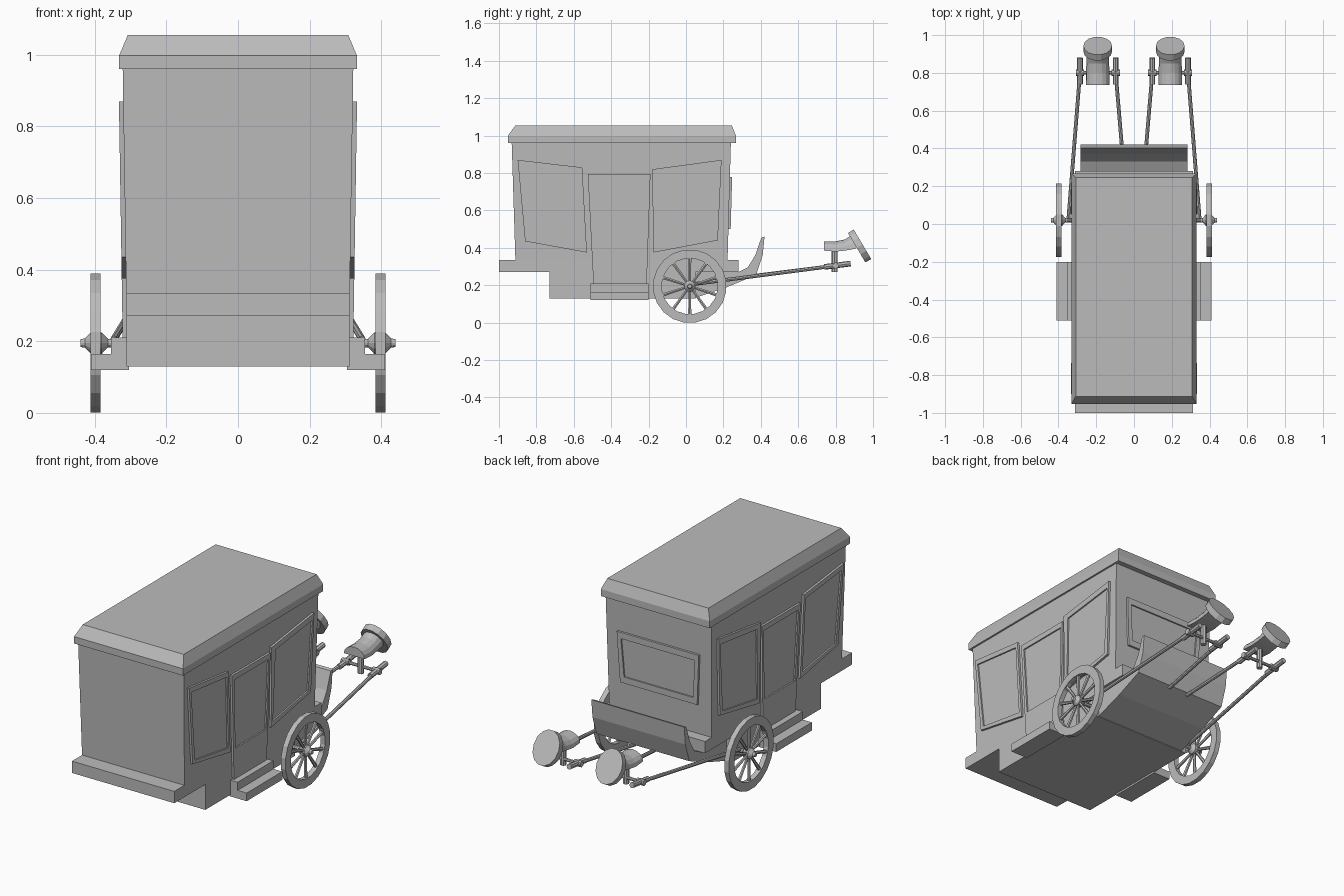
import bpy, bmesh, math
from mathutils import Vector, Matrix

if "Cube" in bpy.data.objects:
    bpy.data.objects.remove(bpy.data.objects["Cube"])

grey = bpy.data.materials.new("plain_grey")
grey.diffuse_color = (0.5, 0.5, 0.5, 1)
grey.use_nodes = True
grey.node_tree.nodes["Principled BSDF"].inputs["Base Color"].default_value = grey.diffuse_color


def finish(name, bm):
    bmesh.ops.recalc_face_normals(bm, faces=bm.faces[:])
    me = bpy.data.meshes.new(name)
    bm.to_mesh(me)
    bm.free()
    me.materials.append(grey)
    ob = bpy.data.objects.new(name, me)
    bpy.context.collection.objects.link(ob)
    return ob


def loft(name, rings):
    """Closed solid through rings of equal point count."""
    bm = bmesh.new()
    vs = [[bm.verts.new(p) for p in r] for r in rings]
    n = len(vs[0])
    for a, b in zip(vs, vs[1:]):
        for i in range(n):
            j = (i + 1) % n
            bm.faces.new((a[i], a[j], b[j], b[i]))
    bm.faces.new(vs[0])
    bm.faces.new(vs[-1])
    return finish(name, bm)


def rect(x, y0, y1, z):
    return [(-x, y0, z), (x, y0, z), (x, y1, z), (-x, y1, z)]


def box(name, x0, x1, y0, y1, z0, z1):
    return loft(name, [[(x0, y0, z), (x1, y0, z), (x1, y1, z), (x0, y1, z)] for z in (z0, z1)])


def side_profile(name, pts, x0, x1):
    return loft(name, [[(x, y, z) for y, z in pts] for x in (x0, x1)])


def turned(name, start, end, stations, sides=10):
    """Round part along an axis; stations are (fraction, radius)."""
    a, b = Vector(start), Vector(end)
    q = (b - a).to_track_quat('Z', 'Y')
    ring = [math.tau * i / sides for i in range(sides)]
    return loft(name, [[a.lerp(b, t) + q @ Vector((r * math.cos(u), r * math.sin(u), 0))
                        for u in ring] for t, r in stations])


def rod(name, start, end, r, sides=8):
    return turned(name, start, end, [(0, r), (1, r)], sides)


def panel(name, outer, inner, place):
    """Raised frame with a recessed middle; place(u, z, offset) -> point."""
    bm = bmesh.new()
    rings = [[bm.verts.new(place(u, z, d)) for u, z in pts]
             for pts, d in ((outer, -.004), (outer, .012), (inner, .012), (inner, .004))]
    for a, b in zip(rings, rings[1:]):
        for i in range(4):
            j = (i + 1) % 4
            bm.faces.new((a[i], a[j], b[j], b[i]))
    bm.faces.new(rings[-1])
    bm.faces.new(rings[0])
    return finish(name, bm)


# Cabin, roof and chassis
loft("cabin", [rect(.312, -.912, .222, .33), rect(.322, -.932, .24, .965)])
loft("roof", [rect(.332, -.953, .268, .96), rect(.332, -.953, .268, .998),
              rect(.308, -.912, .245, 1.055)])
box("sill", -.312, .312, -1, .28, .27, .335)
box("lower_body", -.312, .312, -.73, .05, .13, .275)
side_profile("footboard", [(.04, .27), (.04, .13), (.22, .19), (.375, .255), (.41, .36),
                           (.42, .46), (.403, .455), (.37, .36), (.33, .295), (.28, .27)],
             -.283, .283)


# Door and window panels
def front_place(u, z, d):
    return (u, .222 + .018 * (z - .33) / .635 + d, z)


panel("front_window", [(-.25, .78), (.25, .78), (.235, .5), (-.235, .5)],
      [(-.225, .745), (.225, .745), (.21, .535), (-.21, .535)], front_place)

side_panels = {
    "rear_window": ([(-.90, .87), (-.555, .83), (-.53, .375), (-.86, .435)],
                    [(-.88, .84), (-.57, .805), (-.55, .405), (-.84, .45)]),
    "door": ([(-.525, .795), (-.19, .795), (-.21, .21), (-.495, .21)],
             [(-.505, .765), (-.205, .765), (-.22, .38), (-.485, .38)]),
    "fore_window": ([(-.18, .82), (.19, .87), (.17, .44), (-.175, .375)],
                    [(-.145, .795), (.175, .835), (.145, .455), (-.16, .405)]),
}

for s, tag in ((1, "right"), (-1, "left")):
    def side_place(u, z, d):
        return (s * (.312 + .010 * (z - .33) / .635 + d), u, z)

    for name, (outer, inner) in side_panels.items():
        panel(f"{name}_{tag}", outer, inner, side_place)

    # Door step
    steps = [(.305, .12), (.41, .12), (.41, .165), (.355, .165), (.355, .21), (.305, .21)]
    loft("step_" + tag, [[(s * x, y, z) for x, z in steps] for y in (-.51, -.2)])

    # Wheel: rim, spokes, hub and axle
    cy, cz, n = .02, .195, 20
    bm = bmesh.new()
    grid = []
    for i in range(n):
        a = math.tau * (i + .5) / n
        grid.append([bm.verts.new((s * x, cy + r * math.cos(a), cz + r * math.sin(a)))
                     for x, r in ((.384, .197), (.412, .197), (.412, .15), (.384, .15))])
    for i in range(n):
        a, b = grid[i], grid[(i + 1) % n]
        for k in range(4):
            m = (k + 1) % 4
            bm.faces.new((a[k], a[m], b[m], b[k]))
    finish("wheel_rim_" + tag, bm)
    for i in range(10):
        a = math.tau * (i + .5) / 10
        d = Vector((0, math.cos(a), math.sin(a)))
        c = Vector((s * .398, cy, cz))
        turned(f"spoke_{tag}_{i}", c + d * .015, c + d * .155, [(0, .007), (1, .01)], 6)
    turned("hub_" + tag, (s * .355, cy, cz), (s * .44, cy, cz),
           [(0, .012), (.1, .012), (.3, .03), (.65, .03), (.85, .013), (1, .011)], 12)
    rod("axle_" + tag, (s * .28, cy, cz), (s * .37, cy, cz), .011)

    # Shafts running forward to the rider seats, with thicker end sleeves
    rod("outer_shaft_" + tag, (s * .347, .03, .205), (s * .286, .8, .305), .010)
    rod("inner_shaft_" + tag, (s * .06, .36, .25), (s * .097, .8, .305), .010)
    for x in (.286, .097):
        rod("shaft_sleeve_" + tag, (s * x, .74, .298), (s * x, .88, .316), .015)
        rod("sleeve_collar_" + tag, (s * (x - .022), .8, .305), (s * (x + .022), .8, .305), .017)
    rod("crossbar_" + tag, (s * .09, .8, .305), (s * .295, .8, .305), .009)

    # Saddle: post, arched seat and tilted round back plate
    cx = s * .192
    rod("saddle_post_" + tag, (cx, .795, .27), (cx, .795, .40), .016)
    arch = [math.pi * i / 8 for i in range(9)]
    loft("saddle_" + tag, [[(cx + w * math.cos(a), y, z + h * math.sin(a)) for a in arch]
                           for y, z, w, h in ((.737, .385, .063, .05), (.80, .38, .063, .055),
                                              (.85, .385, .06, .06), (.905, .395, .06, .085))])
    nrm = Vector((0, .86, .51))
    up = Vector((0, -.51, .86))
    mid = Vector((cx, .928, .41))
    ring = [math.tau * i / 14 for i in range(14)]
    loft("saddle_plate_" + tag, [[mid + nrm * t + Vector((.076 * math.cos(a), 0, 0))
                                  + up * (.094 * math.sin(a)) for a in ring]
                                 for t in (-.018, .018)])
